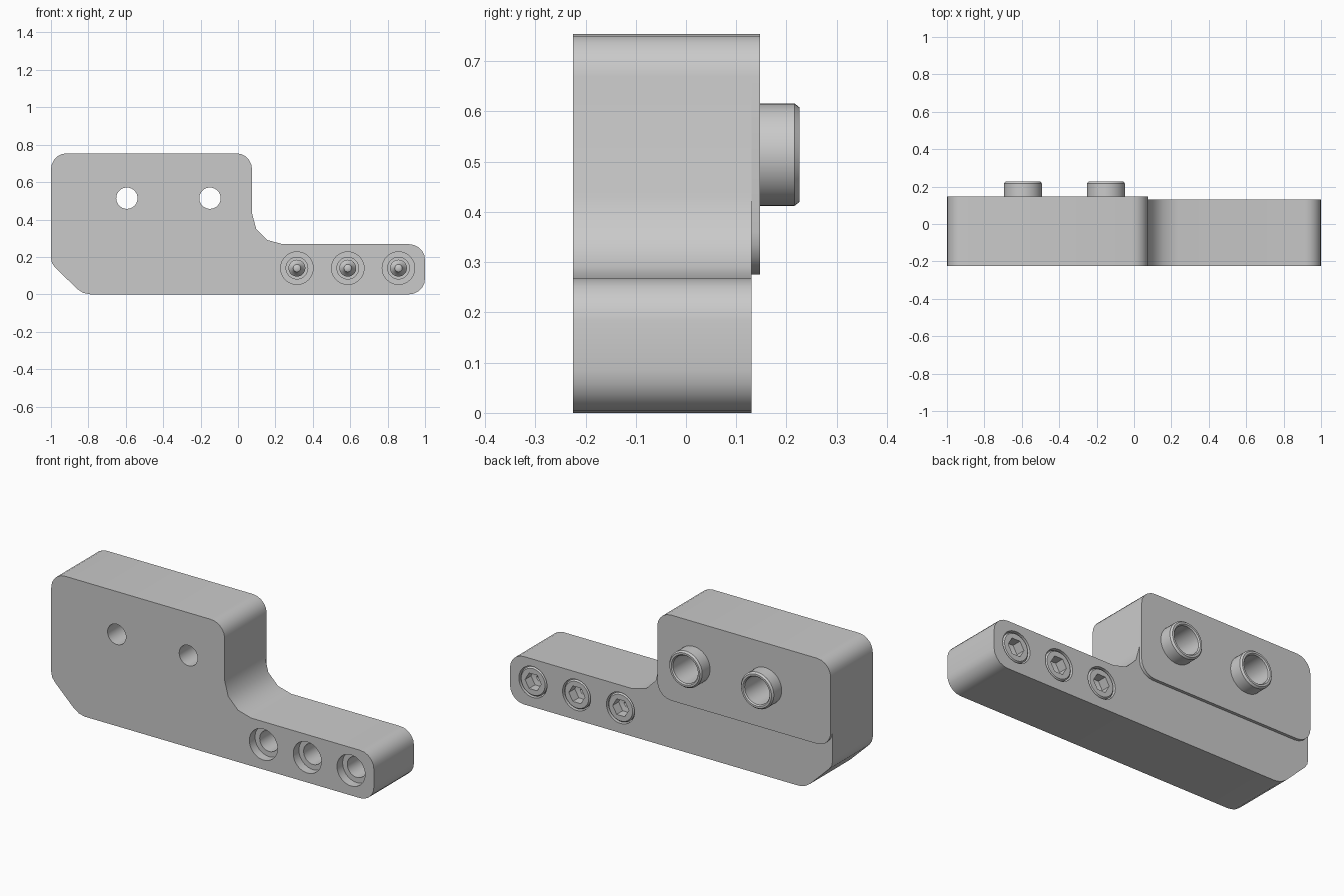
import bpy, bmesh, math
from mathutils import Vector

cube = bpy.data.objects.get("Cube")
if cube:
    bpy.data.objects.remove(cube, do_unlink=True)

steel = bpy.data.materials.new("plain_grey")
steel.use_nodes = True
GREY = (0.59, 0.59, 0.59, 1)
steel.diffuse_color = GREY
steel.node_tree.nodes["Principled BSDF"].inputs["Base Color"].default_value = GREY


def finish(bm, name):
    bmesh.ops.remove_doubles(bm, verts=bm.verts, dist=1e-5)
    bmesh.ops.recalc_face_normals(bm, faces=bm.faces)
    mesh = bpy.data.meshes.new(name)
    bm.to_mesh(mesh)
    bm.free()
    mesh.materials.append(steel)
    obj = bpy.data.objects.new(name, mesh)
    bpy.context.collection.objects.link(obj)
    return obj


def rounded(corners):
    """Outline in x and z with each (x, z, radius, segments) corner rounded."""
    pts = []
    for i, (x, z, r, n) in enumerate(corners):
        p = Vector((x, 0, z))
        a, b = (Vector((c[0], 0, c[1])) for c in (corners[i - 1], corners[(i + 1) % len(corners)]))
        u, v = (a - p).normalized(), (b - p).normalized()
        half = u.angle(v) / 2
        centre = p + (u + v).normalized() * r / math.sin(half)
        t = r / math.tan(half)
        start = (p + u * t - centre).normalized()
        end = (p + v * t - centre).normalized()
        pts += [centre + start.slerp(end, k / n) * r for k in range(n + 1)]
    return pts


def plate(name, corners, y0, y1):
    """Rounded outline extruded along y."""
    bm = bmesh.new()
    face = bm.faces.new([bm.verts.new((p.x, y0, p.z)) for p in rounded(corners)])
    ext = bmesh.ops.extrude_face_region(bm, geom=[face])
    verts = [g for g in ext["geom"] if isinstance(g, bmesh.types.BMVert)]
    bmesh.ops.translate(bm, verts=verts, vec=(0, y1 - y0, 0))
    # Extruding may keep the first cap or drop it, so close any open rim
    rim = [e for e in bm.edges if e.is_boundary]
    if rim:
        bmesh.ops.holes_fill(bm, edges=rim)
    return finish(bm, name)


def lathe(name, profile, x, z, segs=40, closed=False):
    """Turn a (radius, y) profile about an axis along y."""
    bm = bmesh.new()
    rings = []
    for k in range(segs):
        a = math.tau * k / segs
        rings.append([bm.verts.new((x + r * math.cos(a), y, z + r * math.sin(a))) for r, y in profile])
    for k in range(segs):
        p, q = rings[k], rings[(k + 1) % segs]
        for j in range(0 if closed else 1, len(profile)):
            bm.faces.new((p[j - 1], p[j], q[j], q[j - 1]))
    return finish(bm, name)


def cut(target, cutter):
    cutter.hide_render = True
    mod = target.modifiers.new("cut", "BOOLEAN")
    mod.operation, mod.solver, mod.object = "DIFFERENCE", "EXACT", cutter
    bpy.context.view_layer.objects.active = target
    bpy.ops.object.modifier_apply(modifier=mod.name)


def discard(cutter):
    bpy.data.objects.remove(cutter, do_unlink=True)


FRONT, BACK, PAD_BACK = -0.225, 0.13, 0.147
R = 0.085

# Stepped bracket body
bracket = plate("bracket", [
    (-1, 0.165, 0.07, 2), (-0.83, 0, 0.1, 2), (1, 0, R, 5), (1, 0.268, R, 5),
    (0.075, 0.268, 0.165, 3), (0.075, 0.754, R, 5), (-1, 0.754, R, 5)], FRONT, BACK)

# Raised pad on the back of the tall half
pad = plate("raised_pad", [
    (-1, 0.275, R, 5), (0.075, 0.275, R, 5), (0.075, 0.754, R, 5), (-1, 0.754, R, 5)], BACK, PAD_BACK)
parts = [bracket, pad]

# Two through bores with sleeves standing out of the pad
for i, x in enumerate((-0.594, -0.15)):
    z = 0.514
    bore = lathe("bore_cutter", [(0, -0.4), (0.057, -0.4), (0.057, 0), (0.077, 0), (0.077, 0.4), (0, 0.4)], x, z)
    cut(bracket, bore)
    cut(pad, bore)
    discard(bore)
    parts.append(lathe(f"sleeve_{i + 1}", [
        (0.077, PAD_BACK), (0.102, PAD_BACK), (0.102, 0.216), (0.094, 0.226),
        (0.083, 0.226), (0.077, 0.219)], x, z, closed=True))

# Three counterbored holes, each with a socket screw from the back
for i, x in enumerate((0.315, 0.587, 0.858)):
    z = 0.14
    hole = lathe("hole_cutter", [
        (0, -0.4), (0.087, -0.4), (0.087, -0.175), (0.058, -0.175),
        (0.058, 0.04), (0.087, 0.04), (0.087, 0.4), (0, 0.4)], x, z)
    cut(bracket, hole)
    discard(hole)
    screw = lathe(f"screw_{i + 1}", [
        (0, -0.07), (0.02, -0.06), (0.025, -0.04), (0.045, -0.02), (0.045, 0.04),
        (0.081, 0.04), (0.081, 0.12), (0.074, 0.128), (0, 0.128)], x, z)
    socket = lathe("socket_cutter", [(0, 0.05), (0.02, 0.07), (0.05, 0.075), (0.05, 0.4), (0, 0.4)], x, z, 6)
    cut(screw, socket)
    discard(socket)
    parts.append(screw)

# Smooth the rounds and keep the rims sharp
bpy.ops.object.select_all(action="DESELECT")
for part in parts:
    part.select_set(True)
bpy.context.view_layer.objects.active = bracket
bpy.ops.object.shade_smooth_by_angle(angle=math.radians(32))
